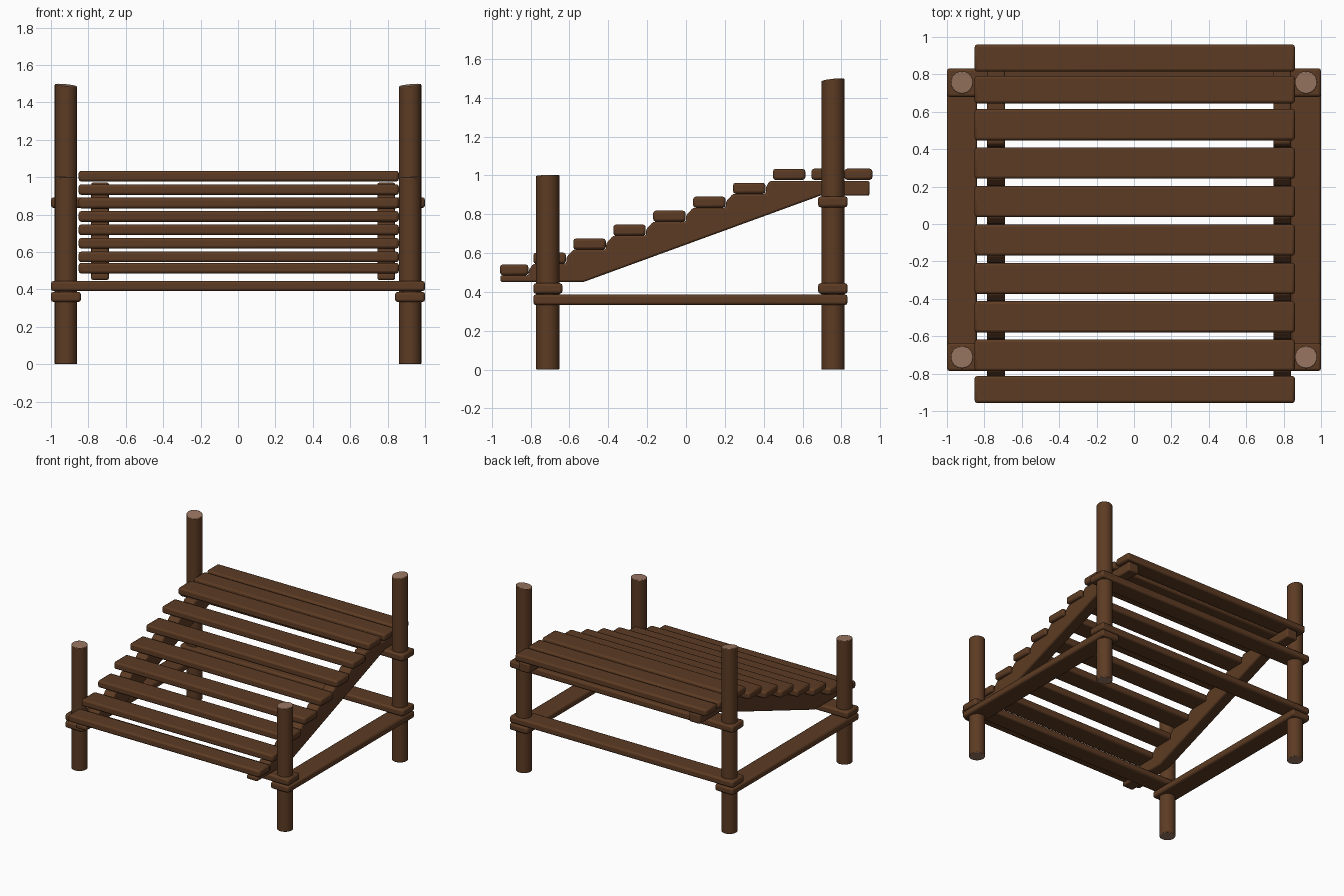
import bpy, bmesh, math
from mathutils import Matrix

if "Cube" in bpy.data.objects:
    bpy.data.objects.remove(bpy.data.objects["Cube"])


def material(name, rgb):
    m = bpy.data.materials.new(name)
    m.diffuse_color = (*rgb, 1)
    m.use_nodes = True
    m.node_tree.nodes["Principled BSDF"].inputs["Base Color"].default_value = m.diffuse_color
    return m


BARK = material("brown wood", (0.108, 0.044, 0.017))
CUT = material("pale cut wood", (0.32, 0.18, 0.12))


def finish(name, bm, mats, bevel):
    bmesh.ops.recalc_face_normals(bm, faces=bm.faces)
    me = bpy.data.meshes.new(name)
    bm.to_mesh(me)
    bm.free()
    for m in mats:
        me.materials.append(m)
    ob = bpy.data.objects.new(name, me)
    bpy.context.collection.objects.link(ob)
    b = ob.modifiers.new("rounded edges", 'BEVEL')
    b.width = bevel
    b.segments = 2
    b.limit_method = 'ANGLE'
    b.angle_limit = math.radians(35)
    bpy.context.view_layer.objects.active = ob
    ob.select_set(True)
    bpy.ops.object.shade_smooth_by_angle(angle=math.radians(35))
    ob.select_set(False)
    return ob


def board(name, x0, x1, y0, y1, z0, z1):
    bm = bmesh.new()
    mat = (Matrix.Translation(((x0 + x1) / 2, (y0 + y1) / 2, (z0 + z1) / 2))
           @ Matrix.Diagonal((x1 - x0, y1 - y0, z1 - z0, 1)))
    bmesh.ops.create_cube(bm, size=1, matrix=mat)
    return finish(name, bm, [BARK], 0.014)


def post(name, x, y, h, tilt):
    bm = bmesh.new()
    r = 0.06
    bmesh.ops.create_cone(bm, cap_ends=True, segments=24, radius1=r, radius2=r,
                          depth=h, matrix=Matrix.Translation((x, y, h / 2)))
    # slightly slanted saw cut on top, facing forwards and inwards
    for v in bm.verts:
        if v.co.z > h / 2:
            s = math.copysign(1, x)
            v.co.z += tilt * ((v.co.y - y) + s * (v.co.x - x) - 1.4 * r) / r
    for f in bm.faces:
        f.material_index = 1 if abs(f.normal.z) > 0.5 else 0
    return finish(name, bm, [BARK, CUT], 0.005)


FY, BY = -0.712, 0.757

# corner posts
for side, x in (("left", -0.92), ("right", 0.92)):
    post(f"front_post_{side}", x, FY, 1.003, 0.002)
    post(f"back_post_{side}", x, BY, 1.5, 0.006)

# frame rails
board("front_rail", -1, 1, -0.786, -0.636, 0.39, 0.445)
board("back_lower_rail", -1, 1, 0.68, 0.832, 0.39, 0.445)
board("back_upper_rail", -1, 1, 0.68, 0.832, 0.835, 0.892)
board("side_rail_left", -1, -0.84, -0.786, 0.832, 0.332, 0.387)
board("side_rail_right", 0.84, 1, -0.786, 0.832, 0.332, 0.387)

# slats: front edge, back edge, underside
slats = [(-0.957, -0.812, 0.485), (-0.786, -0.618, 0.545)]
slats += [(-0.58 + 0.2055 * i, -0.413 + 0.2055 * i, 0.618 + 0.0717 * i)
          for i in range(6)]
slats += [(0.645, 0.792, 0.977), (0.815, 0.96, 0.977)]
for i, (y0, y1, z) in enumerate(slats):
    board(f"slat_{i + 1}", -0.852, 0.86, y0, y1, z, z + 0.057)

# notched stringers carrying the slats
top = []
for (y0, y1, z), nxt in zip(slats[:7], slats[1:8]):
    top += [(y0, z), (y1 + 0.002, z), (y1 + 0.002, z + 0.45 * (nxt[2] - z))]
top += [(0.43, 0.971), (0.945, 0.971)]
profile = top + [(0.945, 0.895), (0.69, 0.895), (-0.53, 0.45), (-0.955, 0.45)]
for side, x0 in (("left", -0.785), ("right", 0.745)):
    bm = bmesh.new()
    f = bm.faces.new([bm.verts.new((x0, y, z)) for y, z in profile])
    ext = bmesh.ops.extrude_face_region(bm, geom=[f])
    bmesh.ops.translate(bm, vec=(0.095, 0, 0),
                        verts=[g for g in ext["geom"]
                               if isinstance(g, bmesh.types.BMVert)])
    finish(f"stringer_{side}", bm, [BARK], 0.01)
